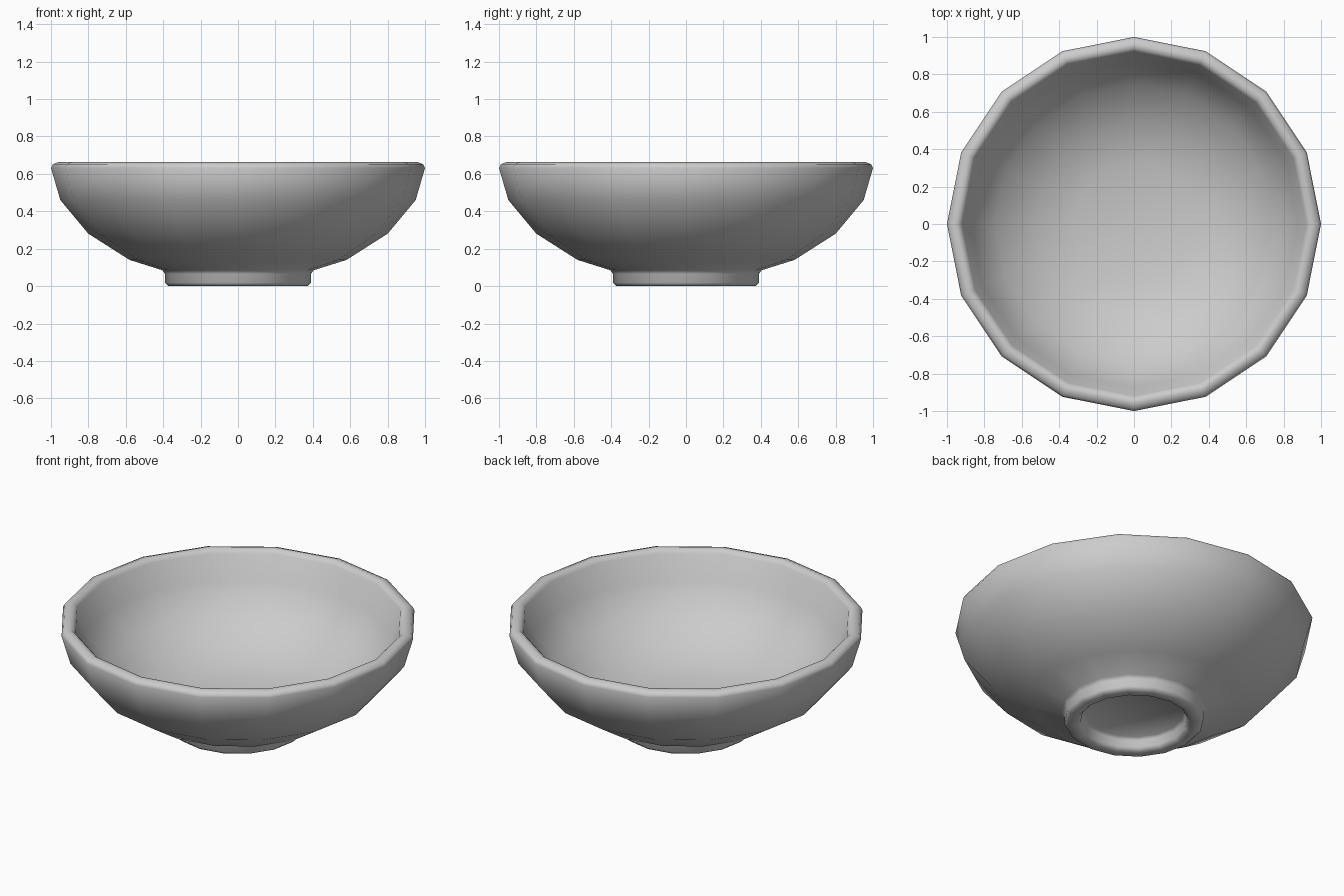
import bpy
import bmesh
import math

if "Cube" in bpy.data.objects:
    bpy.data.objects.remove(bpy.data.objects["Cube"])

SIDES = 16

# Cross-section (radius, height): under the base, foot ring, outer wall, rim, inner wall
PROFILE = [
    (0.00, 0.07), (0.28, 0.075), (0.295, 0.06), (0.30, 0.02), (0.318, 0.0),
    (0.372, 0.0), (0.39, 0.018), (0.39, 0.065), (0.405, 0.085),
    (0.58, 0.14), (0.80, 0.28), (0.95, 0.46), (1.00, 0.632),
    (0.99, 0.652), (0.96, 0.663), (0.938, 0.66), (0.92, 0.64),
    (0.875, 0.49), (0.745, 0.335), (0.54, 0.205), (0.33, 0.148), (0.00, 0.135),
]


def lathe(name, profile, sides):
    """Spin a profile round the z axis, closing it at the poles."""
    bm = bmesh.new()
    rings = []
    for r, z in profile:
        count = sides if r > 0 else 1
        rings.append([bm.verts.new((r * math.cos(2 * math.pi * i / sides),
                                    r * math.sin(2 * math.pi * i / sides), z))
                      for i in range(count)])
    for a, b in zip(rings, rings[1:]):
        for i in range(sides):
            j = (i + 1) % sides
            quad = [a[i % len(a)], a[j % len(a)], b[j % len(b)], b[i % len(b)]]
            bm.faces.new(list(dict.fromkeys(quad)))
    bmesh.ops.recalc_face_normals(bm, faces=bm.faces)
    for f in bm.faces:
        f.smooth = True
    mesh = bpy.data.meshes.new(name)
    bm.to_mesh(mesh)
    bm.free()
    obj = bpy.data.objects.new(name, mesh)
    bpy.context.collection.objects.link(obj)
    return obj


# Bowl with foot ring
lathe("bowl", PROFILE, SIDES)
